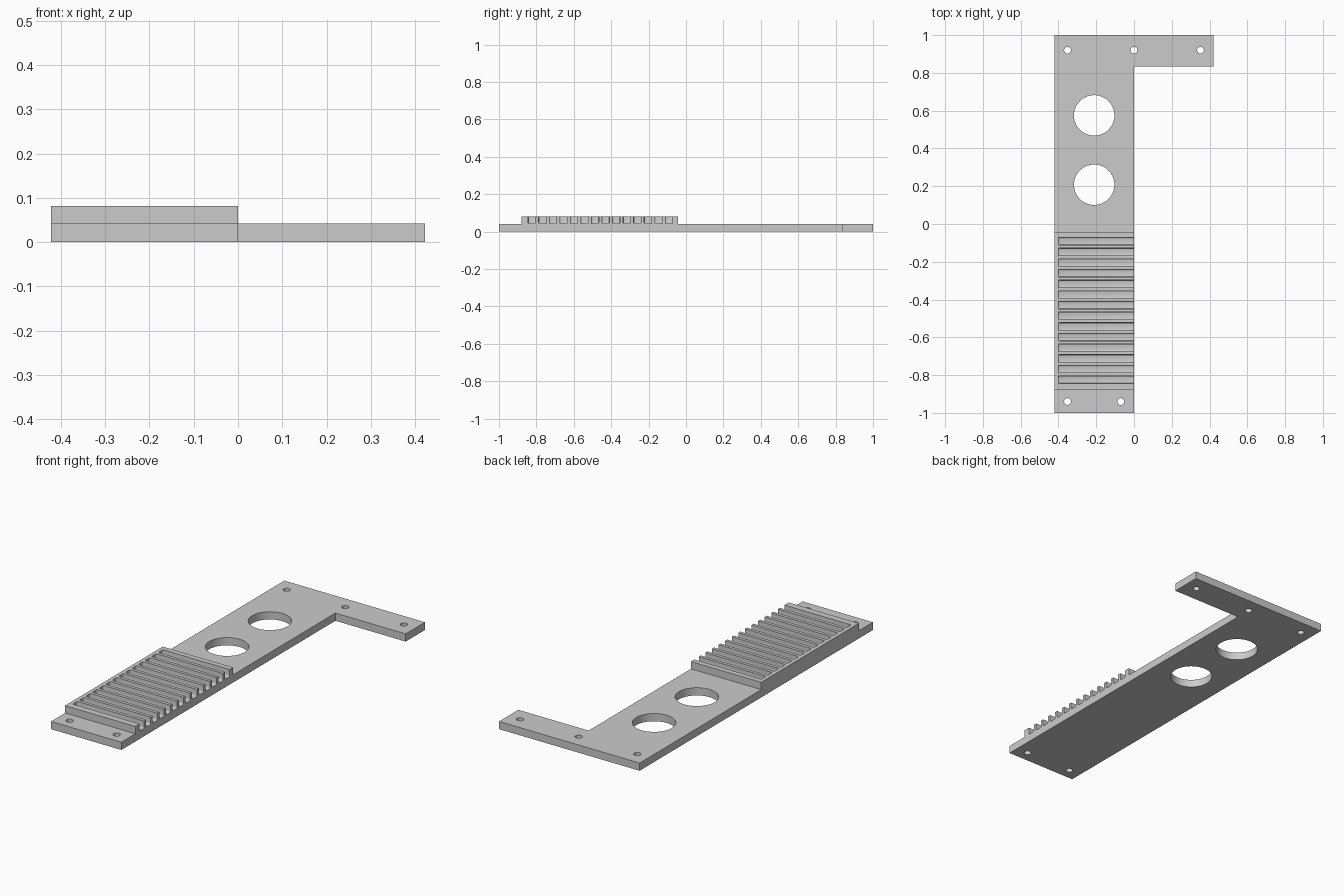
import bpy
import bmesh
from mathutils import Matrix, Vector

cube = bpy.data.objects.get("Cube")
if cube:
    bpy.data.objects.remove(cube, do_unlink=True)

HALF_W = 0.422       # half the overall width
PLATE_H = 0.042      # plate thickness
RACK_H = 0.082       # top of the slotted block

grey = bpy.data.materials.new("light_grey")
grey.use_nodes = True
grey.diffuse_color = (0.6, 0.6, 0.6, 1)
grey.node_tree.nodes["Principled BSDF"].inputs["Base Color"].default_value = (0.6, 0.6, 0.6, 1)


def finish(bm, name):
    bmesh.ops.recalc_face_normals(bm, faces=bm.faces)
    mesh = bpy.data.meshes.new(name)
    bm.to_mesh(mesh)
    bm.free()
    mesh.materials.append(grey)
    obj = bpy.data.objects.new(name, mesh)
    bpy.context.collection.objects.link(obj)
    return obj


def add_box(bm, lo, hi, bevel=0):
    lo, hi = Vector(lo), Vector(hi)
    matrix = Matrix.Translation((lo + hi) / 2) @ Matrix.Diagonal((*(hi - lo), 1))
    verts = bmesh.ops.create_cube(bm, size=1, matrix=matrix)["verts"]
    if bevel:
        edges = list({e for v in verts for e in v.link_edges})
        bmesh.ops.bevel(bm, geom=edges, offset=bevel, segments=3,
                        profile=0.5, affect='EDGES')


def add_drill(bm, x, y, radius, sides):
    bmesh.ops.create_cone(bm, cap_ends=True, segments=sides, radius1=radius,
                          radius2=radius, depth=0.4,
                          matrix=Matrix.Translation((x, y, 0)))


def combine(target, tool, operation):
    mod = target.modifiers.new(operation.lower(), 'BOOLEAN')
    mod.operation = operation
    mod.solver = 'EXACT'
    mod.object = tool
    bpy.context.view_layer.objects.active = target
    bpy.ops.object.modifier_apply(modifier=mod.name)
    bpy.data.objects.remove(tool, do_unlink=True)


# L-shaped base plate
bm = bmesh.new()
outline = [(-HALF_W, -1), (0, -1), (0, 0.835), (HALF_W, 0.835), (HALF_W, 1), (-HALF_W, 1)]
face = bm.faces.new([bm.verts.new((x, y, 0)) for x, y in outline])
extruded = bmesh.ops.extrude_face_region(bm, geom=[face])["geom"]
bmesh.ops.translate(bm, vec=(0, 0, PLATE_H),
                    verts=[g for g in extruded if isinstance(g, bmesh.types.BMVert)])
plate = finish(bm, "bracket_plate")

# Raised block that carries the slots
bm = bmesh.new()
add_box(bm, (-HALF_W, -0.88, PLATE_H / 2), (0, -0.042, RACK_H))
combine(plate, finish(bm, "slotted_block"), 'UNION')

# Row of slots, open on one side, with softly rounded inner corners
bm = bmesh.new()
for i in range(14):
    y = -0.091 - i * 0.0564
    add_box(bm, (-0.401, y - 0.0195, PLATE_H + 0.0005), (0.1, y + 0.0195, 0.15), bevel=0.006)
combine(plate, finish(bm, "slot_cutter"), 'DIFFERENCE')

# Two large openings and five screw holes
bm = bmesh.new()
for y in (0.575, 0.208):
    add_drill(bm, -0.211, y, 0.107, 64)
for x, y in ((-0.352, 0.92), (0, 0.92), (0.352, 0.92), (-0.352, -0.94), (-0.07, -0.94)):
    add_drill(bm, x, y, 0.018, 32)
combine(plate, finish(bm, "hole_cutter"), 'DIFFERENCE')

# Smooth round walls, crisp plate edges
bpy.ops.object.select_all(action='DESELECT')
plate.select_set(True)
bpy.context.view_layer.objects.active = plate
bpy.ops.object.shade_smooth_by_angle(angle=0.6)
